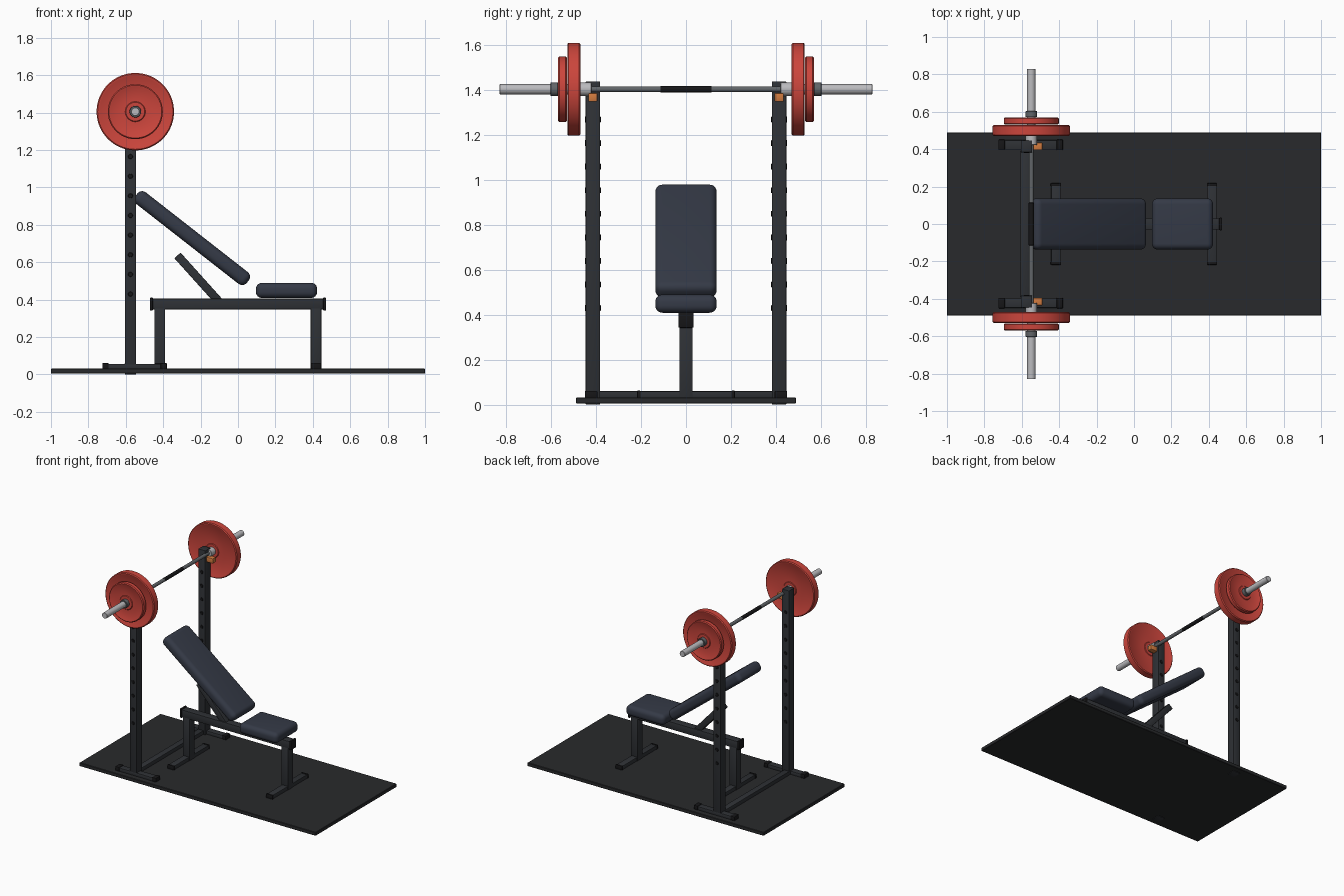
import bpy, bmesh, math
from mathutils import Matrix, Vector

if "Cube" in bpy.data.objects:
    bpy.data.objects.remove(bpy.data.objects["Cube"])


def material(name, r, g, b):
    m = bpy.data.materials.new(name)
    m.diffuse_color = (r, g, b, 1)
    m.use_nodes = True
    m.node_tree.nodes["Principled BSDF"].inputs["Base Color"].default_value = m.diffuse_color
    return m


RUBBER = material("rubber", 0.022, 0.023, 0.025)
FRAME = material("frame_paint", 0.028, 0.031, 0.036)
BLACK = material("black", 0.008, 0.008, 0.009)
VINYL = material("vinyl", 0.035, 0.042, 0.062)
RED = material("red", 0.6, 0.06, 0.045)
STEEL = material("steel", 0.5, 0.5, 0.52)
DARK_STEEL = material("dark_steel", 0.12, 0.13, 0.14)
ORANGE = material("orange", 0.65, 0.2, 0.05)


def finish(name, bm, mat, smooth=True):
    bmesh.ops.recalc_face_normals(bm, faces=bm.faces)
    me = bpy.data.meshes.new(name)
    bm.to_mesh(me)
    bm.free()
    ob = bpy.data.objects.new(name, me)
    bpy.context.collection.objects.link(ob)
    me.materials.append(mat)
    if smooth:
        bpy.ops.object.select_all(action='DESELECT')
        ob.select_set(True)
        bpy.context.view_layer.objects.active = ob
        bpy.ops.object.shade_smooth_by_angle(angle=math.radians(35))
    return ob


def box(name, x, y, z, mat, bevel=0.004, segs=2, tilt=0):
    """Bevelled box from (min, max) ranges, optionally tilted about y."""
    lo, hi = Vector((x[0], y[0], z[0])), Vector((x[1], y[1], z[1]))
    bm = bmesh.new()
    bmesh.ops.create_cube(bm, size=1)
    bmesh.ops.scale(bm, vec=hi - lo, verts=bm.verts)
    if bevel:
        bmesh.ops.bevel(bm, geom=bm.edges[:], offset=bevel, segments=segs,
                        profile=0.5, affect='EDGES')
    m = Matrix.Translation((lo + hi) / 2) @ Matrix.Rotation(math.radians(tilt), 4, 'Y')
    bmesh.ops.transform(bm, matrix=m, verts=bm.verts)
    return finish(name, bm, mat)


def mid(c, size):
    return (c - size / 2, c + size / 2)


def lathe(name, profile, mat, x, z, steps=48):
    """Spin (radius, y) points about the y axis through (x, z)."""
    bm = bmesh.new()
    vs = [bm.verts.new((r, y, 0)) for r, y in profile]
    es = [bm.edges.new(p) for p in zip(vs, vs[1:])]
    bmesh.ops.spin(bm, geom=vs + es, cent=(0, 0, 0), axis=(0, 1, 0),
                   angle=math.tau, steps=steps)
    bmesh.ops.remove_doubles(bm, verts=bm.verts, dist=1e-5)
    bmesh.ops.translate(bm, vec=(x, 0, z), verts=bm.verts)
    return finish(name, bm, mat)


def rod(name, r, y0, y1, mat, x, z, steps=32, c=0.002):
    s = 1 if y1 > y0 else -1
    return lathe(name, [(0, y0), (r - c, y0), (r, y0 + s * c), (r, y1 - s * c),
                        (r - c, y1), (0, y1)], mat, x, z, steps)


# Floor mat
box("floor_mat", (-1, 1), (-0.49, 0.49), (0.004, 0.031), RUBBER, 0.003, 1)

# Rack: uprights, pins, feet, hooks
UX, UY = -0.575, 0.415
BX, BZ = -0.549, 1.405
box("rack_crossmember", (-0.607, -0.56), (-0.39, 0.39), (0.03, 0.06), FRAME)
for side, s in (("right", -1), ("left", 1)):
    box(f"upright_{side}", mid(UX, 0.06), mid(s * UY, 0.065), (0, 1.44), FRAME)
    box(f"rack_foot_{side}", (-0.72, -0.385), mid(s * 0.423, 0.05), (0.028, 0.057), FRAME)
    for i, x in enumerate((-0.708, -0.397)):
        box(f"rack_foot_cap_{side}_{i}", mid(x, 0.034), mid(s * 0.423, 0.056),
            (0.028, 0.061), BLACK)
    for i in range(9):
        rod(f"upright_hole_{side}_{i}", 0.013, s * UY - 0.036, s * UY + 0.036,
            BLACK, UX, 0.43 + 0.105 * i, 16)
    box(f"bar_hook_{side}", (-0.55, -0.49), mid(s * UY, 0.04), (1.35, 1.388), ORANGE)

# Barbell
rod("bar_shaft", 0.013, -0.45, 0.45, DARK_STEEL, BX, BZ)
rod("bar_centre_grip", 0.0138, -0.115, 0.115, BLACK, BX, BZ)


def plate(name, r, y0, y1, s):
    """Disc with a raised rim, shallow recessed face and raised hub."""
    rim, d = r * 0.07, 0.004
    half = [(0.026, 0), (0.05, 0), (0.054, d), (r - rim - 0.006, d),
            (r - rim, 0), (r - 0.006, 0), (r, 0.006)]
    pts = [(a, s * (y0 + b)) for a, b in half]
    pts += [(a, s * (y1 - b)) for a, b in reversed(half)]
    return lathe(name, pts + pts[:1], RED, BX, BZ, 72)


for side, s in (("right", -1), ("left", 1)):
    rod(f"sleeve_{side}", 0.0225, s * 0.445, s * 0.83, STEEL, BX, BZ)
    rod(f"sleeve_shoulder_{side}", 0.03, s * 0.422, s * 0.472, STEEL, BX, BZ)
    plate(f"large_plate_{side}", 0.207, 0.471, 0.529, s)
    plate(f"small_plate_{side}", 0.147, 0.531, 0.57, s)
    rod(f"lock_collar_{side}", 0.031, s * 0.571, s * 0.603, DARK_STEEL, BX, BZ)

# Bench frame
box("bench_beam", (-0.465, 0.465), mid(0, 0.06), (0.348, 0.405), FRAME)
for end, x in (("rear", -0.418), ("front", 0.417)):
    box(f"bench_leg_{end}", mid(x, 0.058), mid(0, 0.06), (0.03, 0.355), FRAME)
    box(f"bench_foot_{end}", mid(x, 0.05), (-0.212, 0.212), (0.028, 0.059), FRAME)
    for side, s in (("right", -1), ("left", 1)):
        box(f"bench_foot_cap_{end}_{side}", mid(x, 0.056), mid(s * 0.21, 0.016),
            (0.028, 0.062), BLACK)
    box(f"bench_beam_cap_{end}", mid(math.copysign(0.463, x), 0.016), mid(0, 0.067),
        (0.342, 0.411), BLACK)

# Backrest strut leaning back from the beam
box("backrest_strut", mid(-0.21, 0.34), mid(0, 0.045), mid(0.51, 0.045), FRAME, tilt=48)

# Pads
box("seat_pad", (0.096, 0.423), (-0.137, 0.137), (0.409, 0.49), VINYL, 0.032, 6)
box("backrest_pad", mid(-0.245, 0.755), (-0.137, 0.137), mid(0.729, 0.08), VINYL,
    0.032, 6, tilt=38)
